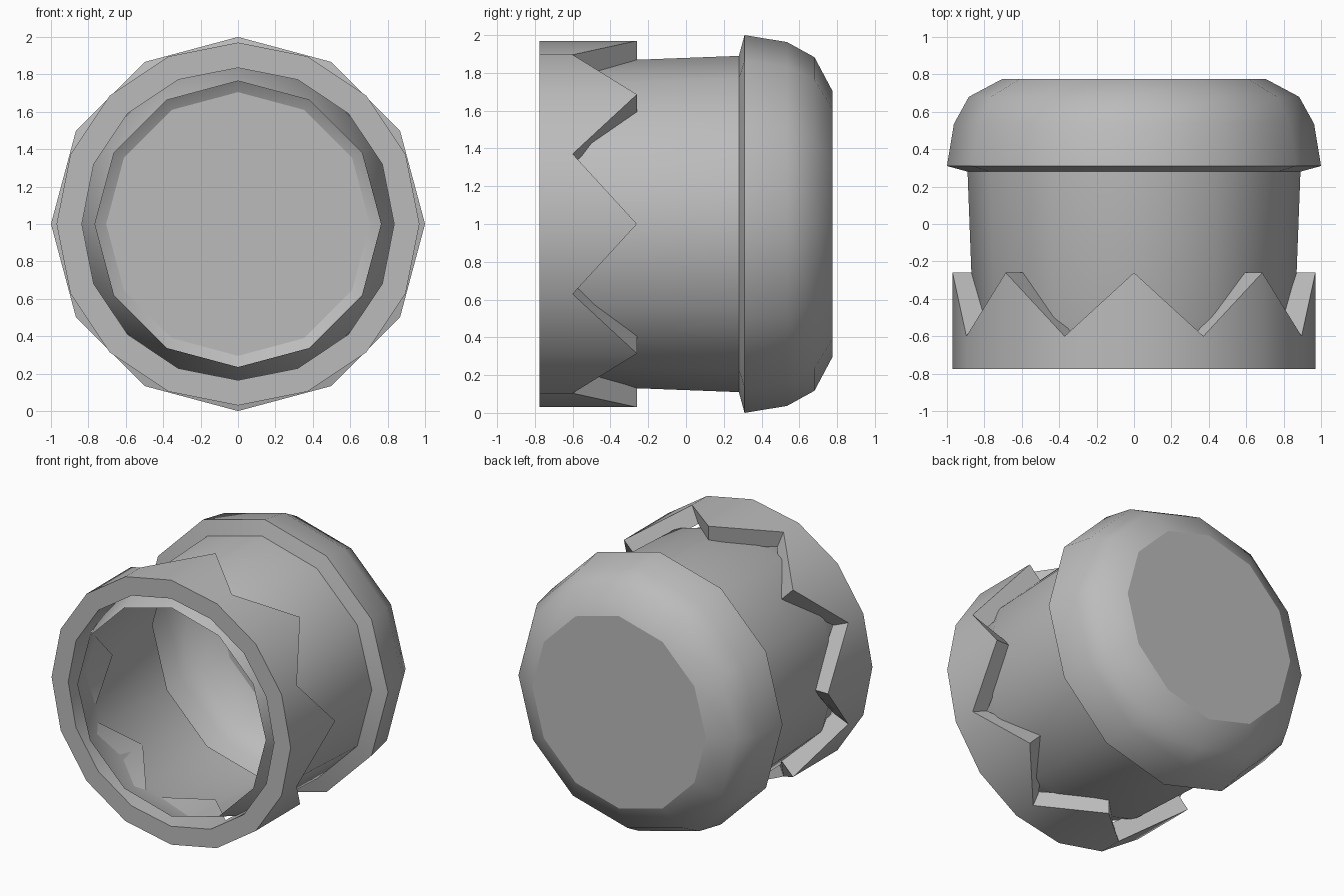
import bpy, bmesh, math

if "Cube" in bpy.data.objects:
    bpy.data.objects.remove(bpy.data.objects["Cube"], do_unlink=True)

grey = bpy.data.materials.new("plain grey")
grey.use_nodes = True
colour = (0.5, 0.5, 0.5, 1)
grey.diffuse_color = colour
grey.node_tree.nodes["Principled BSDF"].inputs["Base Color"].default_value = colour


def finish(name, bm, smooth=True):
    """Turn a bmesh into a shaded, coloured object."""
    mesh = bpy.data.meshes.new(name)
    bm.to_mesh(mesh)
    bm.free()
    mesh.materials.append(grey)
    obj = bpy.data.objects.new(name, mesh)
    bpy.context.collection.objects.link(obj)
    if smooth:
        bpy.ops.object.select_all(action='DESELECT')
        obj.select_set(True)
        bpy.context.view_layer.objects.active = obj
        bpy.ops.object.shade_smooth_by_angle(angle=math.radians(40))
    return obj


def circle(bm, radius, y_at, sides):
    """Ring of vertices around the y axis; y_at gives y for each step."""
    steps = [math.tau * j / sides for j in range(sides)]
    return [bm.verts.new((radius * math.sin(a), y_at(j), 1 + radius * math.cos(a)))
            for j, a in enumerate(steps)]


def bridge(bm, a, b):
    n = len(a)
    for j in range(n):
        k = (j + 1) % n
        bm.faces.new((a[j], a[k], b[k], b[j]))


def revolve(name, profile, sides=12):
    bm = bmesh.new()
    rows = [circle(bm, r, lambda j, y=y: y, sides) for y, r in profile]
    for a, b in zip(rows, rows[1:]):
        bridge(bm, a, b)
    return finish(name, bm)


# Hollow tube, narrowing toward its open front rim
revolve("body_tube", [(-0.77, 0.765), (-0.51, 0.86), (0.28, 0.89)])

# Rounded back end with a flared lip
revolve("rounded_end", [(0.28, 0.89), (0.31, 1.0), (0.535, 0.963),
                        (0.68, 0.883), (0.775, 0.705)])

# Flat disc closing the back
bm = bmesh.new()
bm.faces.new(circle(bm, 0.705, lambda j: 0.775, 12))
finish("end_cap", bm, smooth=False)

# Thick collar with eight pointed teeth
bm = bmesh.new()
front = lambda j: -0.775
teeth = lambda j: -0.60 if j % 2 else -0.26
rows = [circle(bm, 0.97, front, 16), circle(bm, 0.97, teeth, 16),
        circle(bm, 0.835, teeth, 16), circle(bm, 0.835, front, 16)]
for i in range(4):
    bridge(bm, rows[i], rows[(i + 1) % 4])
finish("toothed_collar", bm)
